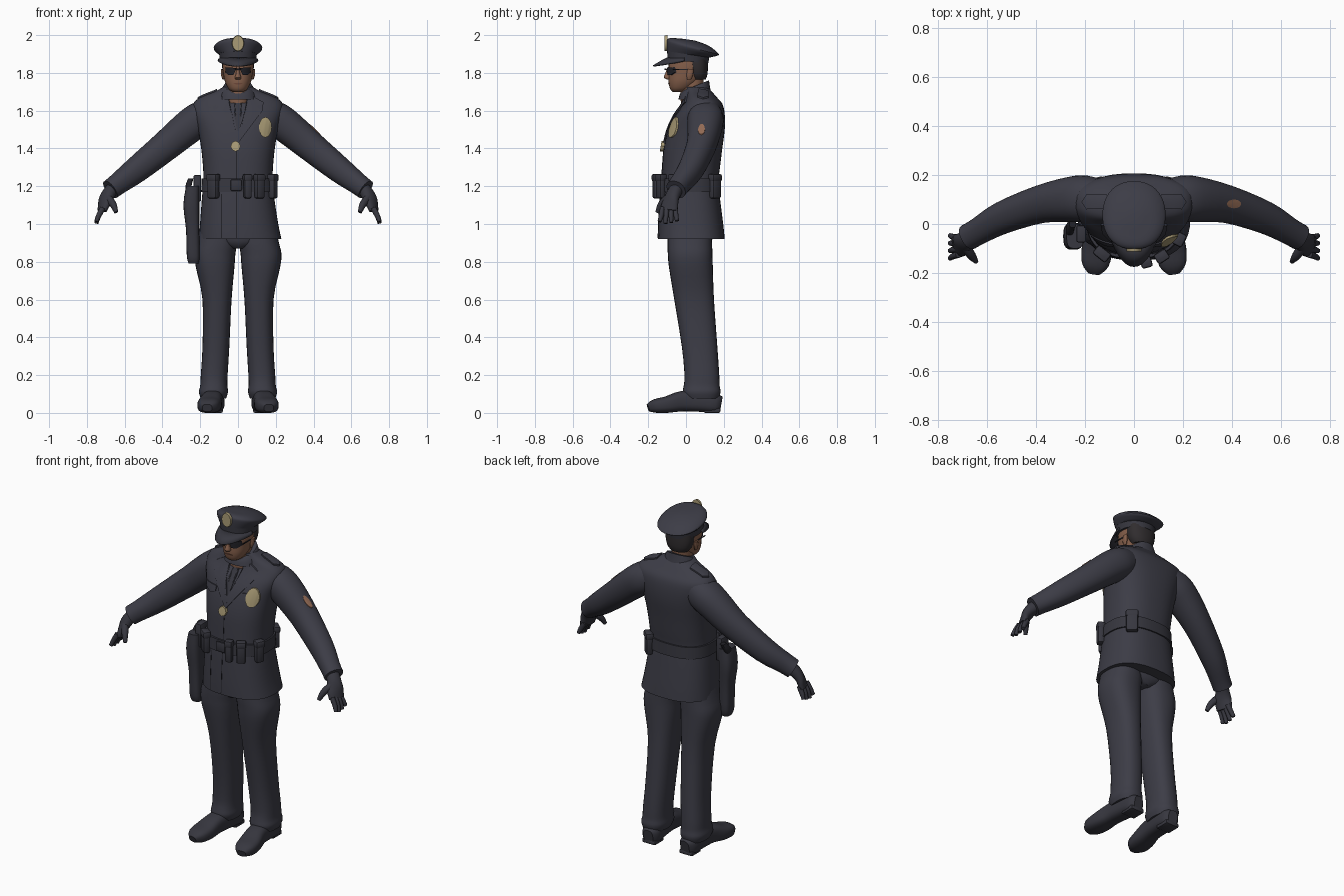
import bpy, bmesh, math
from math import sin, cos, pi, radians
from mathutils import Vector, Matrix
from mathutils.bvhtree import BVHTree

cube = bpy.data.objects.get("Cube")
if cube:
    bpy.data.objects.remove(cube, do_unlink=True)


def material(name, r, g, b):
    m = bpy.data.materials.new(name)
    m.use_nodes = True
    m.diffuse_color = (r, g, b, 1)
    shader = next(n for n in m.node_tree.nodes if n.type == 'BSDF_PRINCIPLED')
    shader.inputs["Base Color"].default_value = (r, g, b, 1)
    shader.inputs["Roughness"].default_value = 0.8
    return m


CLOTH = material("uniform cloth", .046, .046, .062)
GEAR = material("dark leather", .038, .038, .05)
SEAM = material("seam black", .016, .016, .021)
SKIN = material("skin", .235, .115, .07)
LIP = material("lips", .17, .07, .045)
HAIR = material("hair", .03, .026, .028)
GOLD = material("badge gold", .4, .33, .18)
PATCH = material("patch brown", .31, .155, .095)


def finish(name, bm, mat, angle=40):
    bmesh.ops.recalc_face_normals(bm, faces=bm.faces)
    me = bpy.data.meshes.new(name)
    bm.to_mesh(me)
    bm.free()
    me.materials.append(mat)
    me.shade_smooth()
    me.set_sharp_from_angle(angle=radians(angle))
    ob = bpy.data.objects.new(name, me)
    bpy.context.collection.objects.link(ob)
    return ob


def smooth_rings(rings, steps):
    """Catmull-Rom interpolation of ring parameters."""
    out = []
    for i in range(len(rings) - 1):
        a, b, c, d = (rings[max(0, min(len(rings) - 1, i + k))] for k in (-1, 0, 1, 2))
        for s in range(steps):
            t = s / steps
            out.append([q + t * ((r - p) / 2 + t * ((2 * p - 5 * q + 4 * r - w) / 2
                        + t * (3 * q - 3 * r + w - p) / 2)) for p, q, r, w in zip(a, b, c, d)])
    return out + [rings[-1]]


def loft(name, rings, mat, side=1, follow=False, n=28, power=2.2, steps=3):
    """Skin rings (x, y, z, half width, half depth, tilt); side=-1 mirrors in x."""
    rows = smooth_rings([list(r) + [0] * (6 - len(r)) for r in rings], steps)
    bm = bmesh.new()
    loops = []
    for i, (x, y, z, rx, ry, tilt) in enumerate(rows):
        u, v = Vector((1, 0, 0)), Vector((0, 1, tilt))
        if follow:
            before, after = rows[max(0, i - 1)], rows[min(len(rows) - 1, i + 1)]
            t = (Vector(after[:3]) - Vector(before[:3])).normalized()
            u = t.cross(Vector((0, 0, 1))).normalized()
            v = u.cross(t)
        loop = []
        for k in range(n):
            c, s = cos(2 * pi * k / n), sin(2 * pi * k / n)
            p = Vector((x, y, z))
            p += u * rx * math.copysign(abs(c) ** (2 / power), c)
            p += v * ry * math.copysign(abs(s) ** (2 / power), s)
            loop.append(bm.verts.new((p.x * side, p.y, max(p.z, 0))))
        loops.append(loop)
    for a, b in zip(loops, loops[1:]):
        for k in range(n):
            bm.faces.new((a[k], a[(k + 1) % n], b[(k + 1) % n], b[k]))
    bm.faces.new(loops[0])
    bm.faces.new(loops[-1])
    return finish(name, bm, mat)


def box(name, centre, size, mat, turn=0, bevel=.008):
    bm = bmesh.new()
    bmesh.ops.create_cube(bm, size=1)
    bmesh.ops.scale(bm, vec=size, verts=bm.verts)
    bmesh.ops.bevel(bm, geom=bm.edges[:], offset=bevel, segments=2, affect='EDGES', profile=.5)
    bmesh.ops.transform(bm, matrix=Matrix.Translation(centre) @ Matrix.Rotation(turn, 4, 'Z'), verts=bm.verts)
    return finish(name, bm, mat)


def plate(name, outline, target, mat, lift=.006, above=False):
    """Drape a thin cut-out on a part, from the front (x, z) or from above (x, y)."""
    tree = BVHTree.FromPolygons([v.co for v in target.data.vertices],
                                [p.vertices for p in target.data.polygons])
    aim = Vector((0, 0, -1)) if above else Vector((0, 1, 0))
    bm = bmesh.new()
    bm.faces.new([bm.verts.new((a, b, 3) if above else (a, -3, b)) for a, b in outline])
    bmesh.ops.triangulate(bm, faces=bm.faces[:])
    bmesh.ops.subdivide_edges(bm, edges=bm.edges[:], cuts=4, use_grid_fill=True)
    for v in bm.verts:
        hit = tree.ray_cast(v.co, aim)[0] or tree.find_nearest(v.co - aim * v.co.dot(aim))[0]
        v.co = hit
    top = bmesh.ops.extrude_face_region(bm, geom=bm.faces[:])["geom"]
    for v in top:
        if isinstance(v, bmesh.types.BMVert):
            v.co -= aim * lift
    return finish(name, bm, mat)


def oval(x, y, rx, ry, n=16):
    return [(x + rx * cos(2 * pi * k / n), y + ry * sin(2 * pi * k / n)) for k in range(n)]


def flip(points):
    return [(-x, y) for x, y in points]


# Jacket body and collar
jacket = loft("jacket", [
    (.012, .028, .92, .218, .177), (.006, .025, 1, .207, .172), (0, .02, 1.15, .19, .158),
    (0, .02, 1.22, .183, .15), (0, .027, 1.3, .185, .153), (0, .037, 1.4, .195, .155),
    (0, .055, 1.5, .212, .15), (0, .073, 1.58, .235, .132), (0, .088, 1.635, .238, .105),
    (0, .082, 1.67, .2, .082), (0, .07, 1.7, .125, .068), (0, .055, 1.725, .078, .06)], CLOTH, n=40, power=2.5)
loft("collar", [(0, .05, 1.66, .105, .09), (0, .047, 1.705, .09, .08, .25),
                (0, .05, 1.732, .074, .072, .4)], CLOTH)

# Lapels, tie, front seams and chest details
lapel = [(.055, 1.69), (.135, 1.645), (.1, 1.62), (.13, 1.6), (-.005, 1.42), (-.01, 1.46), (.04, 1.6)]
plate("left_lapel", lapel, jacket, CLOTH, .009)
plate("right_lapel", flip(lapel), jacket, CLOTH, .007)
plate("tie", [(-.018, 1.68), (.018, 1.68), (.022, 1.6), (0, 1.46), (-.022, 1.6)], jacket, GEAR, .005)
for name, x, top in (("front_seam", -.01, 1.4), ("overlap_seam", -.09, 1.16)):
    plate(name, [(x, .925), (x + .004, .925), (x + .004, top), (x, top)], jacket, SEAM, .002)
flap = [(.085, 1.5), (.125, 1.485), (.175, 1.5), (.175, 1.53), (.085, 1.53)]
plate("left_pocket_flap", flap, jacket, CLOTH)
plate("right_pocket_flap", flip(flap), jacket, CLOTH)
plate("chest_badge", oval(.145, 1.512, .034, .054), jacket, GOLD, .0095)
plate("centre_star", oval(-.013, 1.412, .026, .028, 8), jacket, GOLD, .018)

# Trousers, shoes, sleeves and hands
loft("trouser_seat", [(0, .022, .87, .04, .09), (0, .022, .91, .16, .116), (0, .022, 1, .18, .12)], CLOTH)
for side, word in ((1, "left"), (-1, "right")):
    loft(word + "_trouser_leg", [
        (.13, .085, .075, .066, .088), (.13, .083, .11, .077, .1), (.128, .083, .145, .072, .095),
        (.126, .084, .2, .071, .092), (.117, .072, .35, .071, .094), (.111, .043, .6, .077, .105),
        (.121, .026, .77, .102, .116), (.122, .022, .84, .108, .118), (.112, .02, .9, .105, .118),
        (.105, .02, 1, .09, .115)], CLOTH, side, power=2.4)
    loft(word + "_shoe", [
        (.122, .185, .045, .03, .042), (.124, .155, .05, .052, .05), (.13, .07, .062, .055, .056),
        (.138, -.02, .062, .055, .054), (.15, -.1, .044, .063, .044), (.158, -.165, .036, .055, .036),
        (.163, -.2, .026, .026, .02)], GEAR, side, follow=True, power=2.8)
    box(word + "_heel", (side * .124, .138, .013), (.088, .088, .026), GEAR)
    sleeve = loft(word + "_sleeve", [
        (.1, .1, 1.6, .07, .07), (.19, .103, 1.562, .094, .09), (.261, .1, 1.515, .092, .09),
        (.384, .08, 1.412, .077, .08), (.538, .025, 1.287, .066, .069), (.635, -.03, 1.213, .055, .057),
        (.676, -.053, 1.182, .054, .054)], CLOTH, side, follow=True)
    if side == 1:
        plate("sleeve_patch", oval(.408, .082, .029, .018), sleeve, PATCH, .004, above=True)
    loft(word + "_palm", [
        (.65, -.04, 1.2, .036, .036), (.685, -.065, 1.16, .039, .033), (.705, -.083, 1.115, .048, .026),
        (.72, -.09, 1.07, .047, .019)], GEAR, side, follow=True, n=16)
    for i, finger in enumerate(("index", "middle", "ring", "little")):
        y = -.125 + .023 * i
        reach = .01 * abs(i - 1.3)
        loft(word + "_" + finger + "_finger", [
            (.715, y, 1.085, .013, .015), (.737, y - .006 + .003 * i, 1.045, .013, .014),
            (.75, y - .015 + .008 * i, 1 + reach, .01, .01)], GEAR, side, follow=True, n=10)
    loft(word + "_thumb", [(.69, -.09, 1.14, .02, .022), (.662, -.13, 1.105, .018, .019),
                           (.645, -.152, 1.062, .01, .011)], GEAR, side, follow=True, n=10)
    strap = [(.11, .065), (.195, .06), (.215, .09), (.195, .12), (.11, .12)]
    plate(word + "_shoulder_strap", strap if side == 1 else flip(strap), jacket, CLOTH, .009, above=True)
    # Ears and eyewear arms
    loft(word + "_ear", [(.077, .016, 1.765, .005, .01), (.081, .02, 1.79, .009, .017),
                         (.083, .024, 1.82, .008, .016)], SKIN, side, n=12)
    box(word + "_eyewear_arm", (side * .081, -.03, 1.818), (.005, .075, .007), SEAM, bevel=.002)

# Neck and head
loft("neck", [(0, .035, 1.64, .058, .062), (0, .03, 1.7, .056, .06), (0, .035, 1.78, .056, .06)], SKIN)
head = loft("head", [
    (0, -.04, 1.7, .028, .03), (0, -.03, 1.715, .049, .054), (0, -.013, 1.75, .068, .079),
    (0, 0, 1.79, .077, .092), (0, .006, 1.84, .083, .098), (0, .01, 1.9, .08, .094)], SKIN)
loft("nose", [(0, -.09, 1.765, .012, .01), (0, -.097, 1.775, .017, .02),
              (0, -.092, 1.8, .01, .017), (0, -.09, 1.83, .008, .008)], SKIN, n=12)
plate("mouth", oval(0, 1.743, .024, .004), head, LIP, .003)
loft("hair", [(0, .062, 1.765, .056, .042), (0, .06, 1.79, .074, .053),
              (0, .058, 1.83, .084, .058), (0, .055, 1.88, .085, .06)], HAIR)
lens = [(.008, 1.826), (.066, 1.83), (.068, 1.803), (.052, 1.79), (.024, 1.79)]
plate("left_lens", lens, head, SEAM, .009)
plate("right_lens", flip(lens), head, SEAM, .009)
box("eyewear_bridge", (0, -.108, 1.82), (.03, .012, .008), SEAM, bevel=.002)

# Peaked cap
loft("cap_band", [(0, .01, 1.86, .095, .108, -.08), (0, .012, 1.905, .1, .112, -.15)], GEAR, n=36, steps=1)
loft("cap_crown", [(0, .012, 1.898, .1, .113, -.15), (0, .034, 1.926, .127, .138, -.24),
                   (0, .033, 1.943, .122, .132, -.26), (0, .024, 1.964, .088, .098, -.22),
                   (0, .015, 1.976, .03, .03, -.15)], CLOTH, n=36)
bm = bmesh.new()
strip = []
for k in range(21):
    a = radians(190 + 8 * k)
    w = max(0, -sin(a))
    strip.append([bm.verts.new((r * cos(a), .01 + (r + stretch) * sin(a), z)) for r, stretch, z in (
        (.092, .012, 1.885), (.106, .04 * w, 1.875 - .012 * w), (.11, .075 * w, 1.868 - .028 * w))])
for a, b in zip(strip, strip[1:]):
    for j in (0, 1):
        bm.faces.new((a[j], a[j + 1], b[j + 1], b[j]))
peak = finish("cap_peak", bm, GEAR)
peak.modifiers.new("thickness", 'SOLIDIFY').thickness = .008
bm = bmesh.new()
bmesh.ops.create_cone(bm, cap_ends=True, segments=20, radius1=.032, radius2=.03, depth=.014)
bmesh.ops.transform(bm, matrix=Matrix.Translation((0, -.106, 1.957)) @ Matrix.Scale(1.34, 4, (0, 0, 1))
                    @ Matrix.Rotation(pi / 2, 4, 'X'), verts=bm.verts)
finish("cap_badge", bm, GOLD)

# Duty belt with pouches, buckle and holster
loft("duty_belt", [(0, .02, 1.17, .195, .163), (0, .02, 1.24, .192, .16)], GEAR, n=40, power=2.5, steps=1)
pouches = (("right_front", 231, .062), ("centre", 284, .04), ("left_front", 303, .05),
           ("left_hip", 333, .05), ("left_rear", 47, .065))
for name, degrees, width in pouches:
    a = radians(degrees)
    spot = (.208 * cos(a), .02 + .182 * sin(a), 1.2)
    box(name + "_pouch", spot, (width, .04, .13), GEAR, a + pi / 2, .012)
    box(name + "_pouch_flap", (spot[0], spot[1], 1.245), (width + .006, .045, .04), GEAR, a + pi / 2, .01)
box("belt_buckle", (-.01, -.148, 1.205), (.06, .014, .06), GEAR)
loft("holster", [(-.235, -.05, .79, .026, .03), (-.237, -.05, .83, .034, .042), (-.24, -.05, .97, .035, .046),
                 (-.247, -.05, 1.1, .042, .055), (-.24, -.05, 1.2, .035, .05)], GEAR, n=20, power=3)
box("holster_loop", (-.215, -.04, 1.19), (.04, .07, .14), GEAR)
loft("sidearm_grip", [(-.255, -.05, 1.15, .016, .03), (-.262, -.02, 1.2, .016, .025),
                      (-.25, .005, 1.24, .014, .02)], SEAM, n=14, power=3)
